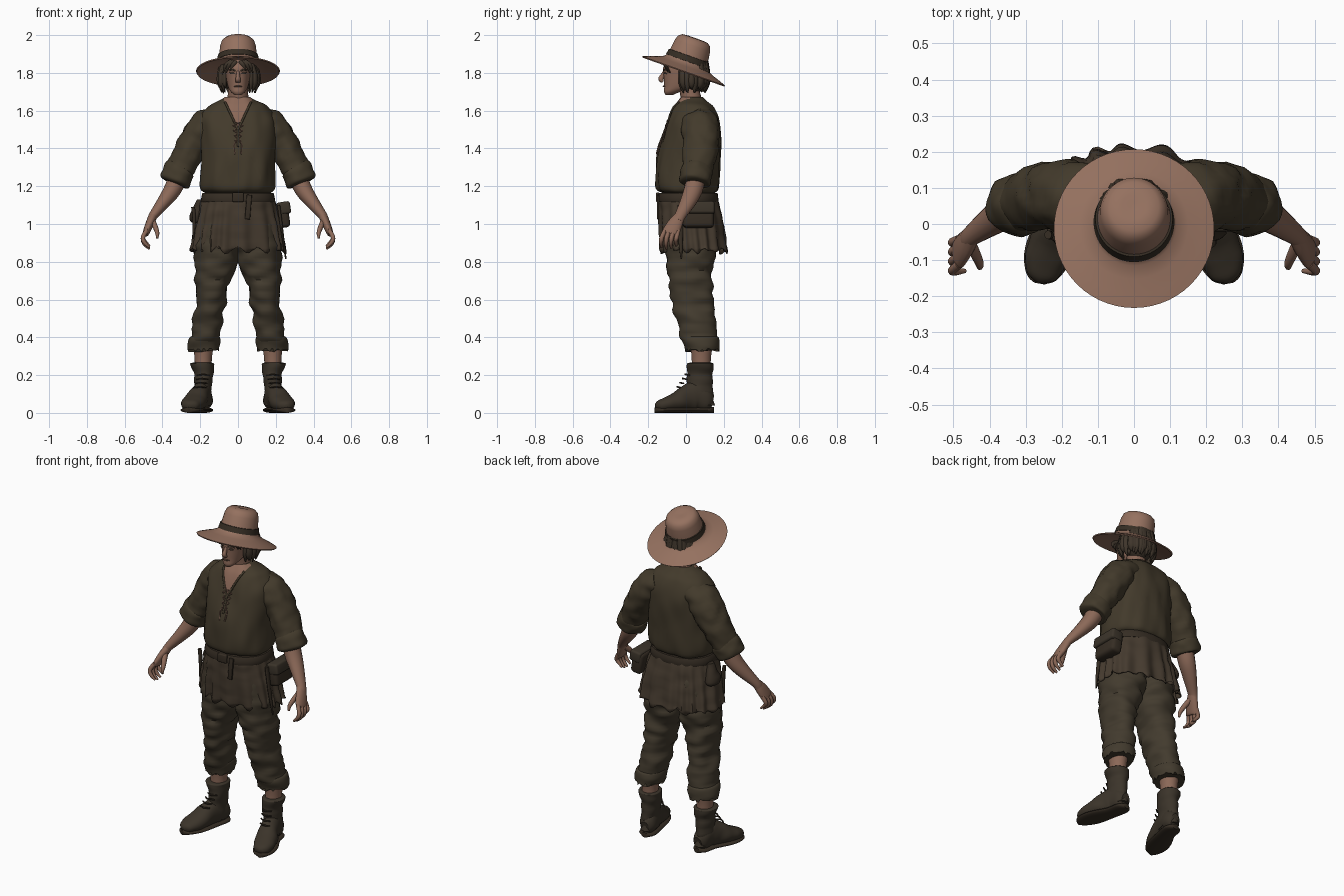
import bpy, bmesh, math, random
from mathutils import Vector, Matrix, noise
from mathutils.bvhtree import BVHTree

if "Cube" in bpy.data.objects:
    bpy.data.objects.remove(bpy.data.objects["Cube"])
random.seed(4)


def material(name, r, g, b):
    m = bpy.data.materials.new(name)
    m.use_nodes = True
    m.diffuse_color = (r, g, b, 1)
    m.node_tree.nodes["Principled BSDF"].inputs["Base Color"].default_value = (r, g, b, 1)
    return m


STRAW = material("straw tan", .30, .165, .115)
SKIN = material("skin", .26, .14, .097)
SHIRT = material("shirt olive", .055, .042, .024)
SKIRT = material("tunic brown", .06, .043, .028)
TROUSER = material("trouser brown", .055, .043, .027)
BOOT = material("boot brown", .044, .034, .023)
HAIR = material("hair brown", .05, .036, .024)
LEATHER = material("dark leather", .036, .026, .017)
LACE = material("lace brown", .12, .07, .048)
SIDES = ((1, "left"), (-1, "right"))


def finish(name, bm, mats, angle=50):
    bmesh.ops.recalc_face_normals(bm, faces=bm.faces)
    me = bpy.data.meshes.new(name)
    bm.to_mesh(me)
    bm.free()
    ob = bpy.data.objects.new(name, me)
    bpy.context.collection.objects.link(ob)
    for m in mats:
        me.materials.append(m)
    bpy.ops.object.select_all(action="DESELECT")
    ob.select_set(True)
    bpy.context.view_layer.objects.active = ob
    bpy.ops.object.shade_smooth_by_angle(angle=math.radians(angle))
    return ob


def spline(rows, n):
    """Smooth curve through the key rows, n steps per span."""
    rows = [Vector(r) for r in rows]
    out = []
    for i in range(len(rows) - 1):
        p, q = rows[i], rows[i + 1]
        a, d = rows[max(i - 1, 0)], rows[min(i + 2, len(rows) - 1)]
        for k in range(n):
            t = k / n
            out.append(p + (q - a) * (t / 2) + (a * 2 - p * 5 + q * 4 - d) * (t * t / 2)
                       + (p * 3 - a - q * 3 + d) * (t ** 3 / 2))
    return out + [rows[-1]]


def skin(rings, cap=True):
    bm = bmesh.new()
    vs = [[bm.verts.new(p) for p in ring] for ring in rings]
    for a, b in zip(vs, vs[1:]):
        for i in range(len(a)):
            j = (i + 1) % len(a)
            bm.faces.new((a[i], a[j], b[j], b[i]))
    if cap:
        bm.faces.new(vs[0])
        bm.faces.new(vs[-1])
    return bm


def loft(rows, s=1, seg=40, n=5, box=1.0, fold=0, freq=(9, 9, 22), pleats=0, rag=0, cap=True):
    """Stacked level sections; each row is z, x min, x max, y front, y back."""
    rings = []
    keys = spline(rows, n)
    for k, (z, x0, x1, y0, y1) in enumerate(keys):
        t = k / (len(keys) - 1)
        ring = []
        for i in range(seg):
            a = math.tau * i / seg
            c, d = math.cos(a), math.sin(a)
            c, d = math.copysign(abs(c) ** box, c), math.copysign(abs(d) ** box, d)
            p = Vector(((x0 + x1) / 2 + (x1 - x0) / 2 * c, (y0 + y1) / 2 + (y1 - y0) / 2 * d, z))
            f = fold * noise.noise(Vector(u * v for u, v in zip(p, freq)))
            f += pleats * t * math.sin(a * 17 + 2 * math.sin(a * 3))
            p += Vector((c, d, 0)) * f
            if k == len(keys) - 1:
                p.z += rag * noise.noise(Vector((a * 5, 1, 7)))
            p.x *= s
            ring.append(p)
        rings.append(ring)
    return skin(rings, cap)


def tube(rows, s=1, ref=(0, 1, 0), seg=16, n=4, fold=0):
    """Sections along a path; each row is x, y, z, half width along ref, half depth."""
    keys = spline(rows, n)
    pts = [Vector(k[:3]) for k in keys]
    rings = []
    for i, k in enumerate(keys):
        t = (pts[min(i + 1, len(pts) - 1)] - pts[max(i - 1, 0)]).normalized()
        u = (Vector(ref) - t * t.dot(Vector(ref))).normalized()
        v = t.cross(u)
        ring = []
        for j in range(seg):
            a = math.tau * j / seg
            d = u * math.cos(a) * k[3] + v * math.sin(a) * k[4]
            p = pts[i] + d
            p += d.normalized() * fold * noise.noise(p * 20)
            ring.append(Vector((p.x * s, p.y, p.z)))
        rings.append(ring)
    return skin(rings)


def block(name, mat, centre, size, bevel, turn=0):
    bm = bmesh.new()
    bmesh.ops.create_cube(bm, size=1, matrix=Matrix.Translation(centre)
                          @ Matrix.Rotation(turn, 4, "Y") @ Matrix.Diagonal((*size, 1)))
    bmesh.ops.bevel(bm, geom=bm.edges[:], offset=bevel, segments=3, affect="EDGES", profile=.5)
    return finish(name, bm, [mat])


def merge(name, parts, mat):
    """Join several small meshes into one object."""
    total = bmesh.new()
    for bm in parts:
        me = bpy.data.meshes.new("part")
        bm.to_mesh(me)
        bm.free()
        total.from_mesh(me)
        bpy.data.meshes.remove(me)
    return finish(name, total, [mat])


# Hat: revolved profile, tilted back, with a band
def revolve(name, profile, mat):
    rings = [[Vector((r * math.cos(a), r * 1.05 * math.sin(a), z)) for a in
              (math.tau * i / 56 for i in range(56))] for r, z in profile]
    ob = finish(name, skin(rings), [mat], 40)
    ob.matrix_world = Matrix.Translation((0, -.012, 1.812)) @ Matrix.Rotation(math.radians(-19.5), 4, "X")


revolve("hat", [(.09, .03), (.15, .012), (.218, -.008), (.222, -.002), (.19, .011), (.15, .025), (.118, .04),
                (.106, .055), (.1, .09), (.094, .14), (.086, .165), (.068, .18), (.035, .183), (.01, .18)], STRAW)
revolve("hat_band", [(.1, .05), (.112, .052), (.107, .083), (.095, .085)], LEATHER)

# Head, face and neck
head = loft([(1.683, -.018, .018, -.108, -.07), (1.70, -.038, .038, -.116, -.03), (1.73, -.054, .054, -.115, .05),
             (1.78, -.064, .064, -.118, .09), (1.83, -.068, .068, -.12, .1), (1.875, -.06, .06, -.09, .09)], box=.9)
finish("head", head, [SKIN])
finish("neck", tube([(0, .045, 1.58, .075, .06), (0, .03, 1.65, .058, .055), (0, .01, 1.74, .05, .05)],
                    ref=(1, 0, 0)), [SKIN])
finish("nose", tube([(0, -.112, 1.81, .009, .008), (0, -.124, 1.785, .01, .012), (0, -.133, 1.766, .014, .014),
                     (0, -.122, 1.752, .013, .006)], ref=(1, 0, 0)), [SKIN])
merge("lips", [tube([(-.02, -.112, 1.728, .003, .004), (0, -.119, 1.729, .004, .005),
                     (.02, -.112, 1.728, .003, .004)], ref=(0, 0, 1), seg=8)], LACE)
for s, side in SIDES:
    finish(side + "_eye", tube([(.018, -.114, 1.796, .003, .003), (.03, -.112, 1.799, .006, .004),
                                (.042, -.104, 1.796, .003, .003)], s, (0, 0, 1), 8), [HAIR])
    finish(side + "_brow", tube([(.013, -.119, 1.81, .003, .003), (.03, -.118, 1.817, .005, .004),
                                 (.048, -.104, 1.814, .002, .003)], s, (0, 0, 1), 8), [HAIR])

# Hair: a cap with hanging locks
cap = bmesh.new()
bmesh.ops.create_uvsphere(cap, u_segments=28, v_segments=16, radius=1,
                          matrix=Matrix.Translation((0, .04, 1.785)) @ Matrix.Diagonal((.088, .084, .09, 1)))
locks = [cap]
for i in range(34):
    a = math.radians(-38 + 256 * i / 33) + random.uniform(-.05, .05)
    c, d = math.cos(a), math.sin(a)
    z = random.uniform(1.69, 1.73)
    w = random.uniform(.013, .019)
    r = random.uniform(.088, .108)
    locks.append(tube([(c * .075, .03 + d * .075, 1.86, w, w), (c * r, .03 + d * .088, 1.79, w, w * .8),
                       (c * r, .03 + d * .086, 1.74, w, w * .7), (c * (r - .012), .03 + d * .07, z, .003, .003)],
                      ref=(d, -c, .01), seg=8, n=3))
for s, _ in SIDES:
    for x in (.02, .04, .055):
        locks.append(tube([(x * .6, -.105, 1.862, .012, .008), (x + .008, -.117 + x * .2, 1.842, .011, .007),
                           (x + .024, -.10 + x * .3, 1.80, .003, .003)], s, (1, 0, 0), 8, 3))
merge("hair", locks, HAIR)

# Shirt with an open neckline cut into its front
V0, VK = 1.50, .47
shirt = loft([(1.165, -.175, .175, -.125, .155), (1.20, -.2, .2, -.158, .176), (1.35, -.192, .192, -.152, .185),
              (1.48, -.2, .2, -.118, .185), (1.56, -.2, .2, -.09, .172), (1.62, -.16, .16, -.062, .145),
              (1.65, -.105, .105, -.04, .11), (1.672, -.068, .068, -.022, .088)],
             seg=64, n=6, box=.88, fold=.012, freq=(17, 12, 6))
for s, _ in SIDES:
    bmesh.ops.bisect_plane(shirt, geom=shirt.verts[:] + shirt.edges[:] + shirt.faces[:],
                           plane_co=(0, 0, V0), plane_no=(s, 0, -VK))
for f in shirt.faces:
    c = f.calc_center_median()
    f.material_index = int(c.y < .02 and abs(c.x) < VK * (c.z - V0))
tree = BVHTree.FromBMesh(shirt)
finish("shirt", shirt, [SHIRT, SKIN])


def on_chest(x, z, r=.004):
    hit = tree.ray_cast(Vector((x, -1, z)), Vector((0, 1, 0)))[0]
    return (x, (hit.y if hit else -.04) - .003, z, r, r)


trim = [tube([on_chest(VK * k, V0 + k, .006) for k in (0, .04, .08, .12, .145)], s, (0, 1, .3), 8) for s, _ in SIDES]
trim.append(tube([on_chest(0, V0 - k, .006) for k in (0, .04, .09)], ref=(1, 0, 0), seg=8))
merge("neckline_trim", trim, SHIRT)
laces = []
for k in range(4):
    z = 1.44 + k * .027
    w = .016 + k * .004
    for s, _ in SIDES:
        laces.append(tube([on_chest(-w * s, z), on_chest(0, z + .013), on_chest(w * s, z + .026)],
                          ref=(0, 1, 0), seg=6, n=2))
for s, _ in SIDES:
    laces.append(tube([on_chest(.005 * s, 1.44), on_chest(.02 * s, 1.42), on_chest(.016 * s, 1.37)], seg=6))
merge("chest_laces", laces, LACE)

# Belt and pleated tunic skirt
finish("belt", loft([(1.118, -.192, .192, -.146, .168), (1.122, -.197, .197, -.15, .172),
                     (1.16, -.19, .19, -.145, .168), (1.165, -.184, .184, -.14, .163)], n=2, box=.88), [LEATHER])
block("belt_buckle", LEATHER, (0, -.15, 1.142), (.06, .018, .05), .006)
block("belt_tail", LEATHER, (.055, -.148, 1.09), (.028, .012, .13), .004, .08)
skirt = finish("tunic_skirt", loft([(1.15, -.186, .186, -.138, .163), (1.08, -.205, .205, -.142, .18),
                                    (.97, -.23, .23, -.138, .198), (.86, -.248, .248, -.13, .213)],
                                   seg=136, n=6, box=.9, pleats=.011, rag=.035, fold=.006, cap=False), [SKIRT])
skirt.modifiers.new("thickness", "SOLIDIFY").thickness = .006

# Side gear: satchel and sheath on the left, round pouch and knife on the right
block("satchel", LEATHER, (.235, .065, 1.045), (.07, .165, .13), .02, -.15)
block("satchel_flap", BOOT, (.242, .065, 1.085), (.072, .172, .065), .012, -.15)
finish("sheath", tube([(.215, -.03, 1.10, .016, .008), (.235, -.03, .95, .014, .007),
                       (.253, -.025, .815, .004, .004)]), [LEATHER])
finish("pouch", loft([(1.0, -.225, -.205, .03, .07), (1.015, -.25, -.19, .005, .1), (1.05, -.253, -.185, .0, .105),
                      (1.09, -.235, -.185, .02, .085), (1.13, -.215, -.185, .03, .07)], seg=20, fold=.008), [LEATHER])
finish("knife", tube([(-.238, -.03, 1.09, .012, .01), (-.232, -.03, 1.03, .012, .01),
                      (-.236, -.03, .92, .004, .004)]), [LEATHER])

for s, side in SIDES:
    # Arms with rolled sleeves
    finish(side + "_sleeve", tube([(.11, .065, 1.555, .095, .07), (.17, .075, 1.515, .1, .088),
                                   (.225, .08, 1.44, .096, .085), (.275, .07, 1.35, .088, .08),
                                   (.318, .055, 1.265, .08, .073)], s, seg=28, n=6, fold=.012), [SHIRT])
    finish(side + "_sleeve_cuff", tube([(.298, .06, 1.30, .07, .066), (.306, .058, 1.288, .082, .082),
                                        (.322, .052, 1.255, .085, .084), (.337, .046, 1.222, .08, .08),
                                        (.34, .045, 1.215, .055, .055)], s, seg=28, fold=.01), [SHIRT])
    finish(side + "_forearm", tube([(.315, .055, 1.25, .05, .05), (.348, .038, 1.18, .05, .046),
                                    (.39, .012, 1.12, .043, .037), (.448, -.03, 1.045, .03, .024),
                                    (.46, -.042, 1.02, .03, .022)], s), [SKIN])
    hand = [tube([(.45, -.034, 1.04, .028, .022), (.468, -.058, 1.0, .04, .022),
                  (.486, -.082, .955, .044, .018), (.49, -.086, .945, .036, .012)], s)]
    for k in range(4):
        y, drop = -.124 + k * .026, (.008, 0, .004, .016)[k]
        hand.append(tube([(.484, y * .9, .965, .012, .012), (.503, y - .004, .93, .012, .012),
                          (.496, y - .008, .895 + drop, .011, .011), (.468, y - .006, .868 + drop, .006, .006)],
                         s, seg=10))
    hand.append(tube([(.452, -.055, 1.015, .017, .016), (.436, -.09, .98, .015, .014),
                      (.427, -.113, .95, .012, .011), (.428, -.122, .925, .006, .006)], s, seg=10))
    merge(side + "_hand", hand, SKIN)

    # Rolled trousers and bare shins
    finish(side + "_trouser_leg", loft([(1.1, -.01, .175, -.11, .145), (.95, -.015, .215, -.108, .16),
                                        (.84, -.008, .232, -.102, .155), (.72, .03, .226, -.095, .142),
                                        (.6, .065, .222, -.08, .138), (.48, .08, .236, -.05, .16),
                                        (.37, .095, .25, -.01, .168)],
                                       s, n=7, box=.92, fold=.022), [TROUSER])
    finish(side + "_trouser_cuff", loft([(.405, .105, .24, .0, .16), (.4, .092, .255, -.018, .174),
                                         (.37, .09, .262, -.016, .178), (.335, .098, .262, -.008, .178)],
                                        s, n=4, fold=.01, rag=.03), [TROUSER])
    finish(side + "_shin", loft([(.2, .14, .228, .03, .13), (.29, .138, .23, .03, .132), (.38, .125, .24, .02, .145)],
                                s, 24), [SKIN])

    # Laced boots, toes turned out
    finish(side + "_boot_shaft", loft([(.04, .14, .225, .005, .148), (.12, .142, .226, .0, .142),
                                       (.2, .13, .235, .01, .143), (.25, .12, .247, .003, .146),
                                       (.262, .122, .247, .004, .146), (.266, .135, .235, .02, .135)],
                                      s, 28, fold=.01), [BOOT])
    finish(side + "_boot_foot", tube([(.178, .14, .055, .03, .04), (.18, .115, .062, .047, .055),
                                      (.19, .06, .085, .05, .08), (.205, .01, .08, .052, .073),
                                      (.225, -.045, .06, .062, .053), (.244, -.1, .046, .059, .041),
                                      (.257, -.142, .038, .042, .031), (.262, -.16, .034, .014, .014)],
                                     s, (1, 0, 0), 24, fold=.005), [BOOT])
    sole = [(.176, .147, .02), (.18, .115, .05), (.195, .04, .053), (.225, -.045, .066),
            (.244, -.1, .063), (.258, -.147, .042), (.262, -.165, .014)]
    finish(side + "_boot_sole", tube([(x, y, .015, w, .015) for x, y, w in sole], s, (1, 0, 0), 20), [LEATHER])
    merge(side + "_boot_laces", [tube([(.152 + k * .006, .02 - k * .016, .2 - k * .022, .004, .004),
                                       (.184 + k * .006, -.004 - k * .014, .204 - k * .022, .005, .005),
                                       (.216 + k * .006, .02 - k * .016, .2 - k * .022, .004, .004)], s, seg=6)
                                 for k in range(4)], LEATHER)
